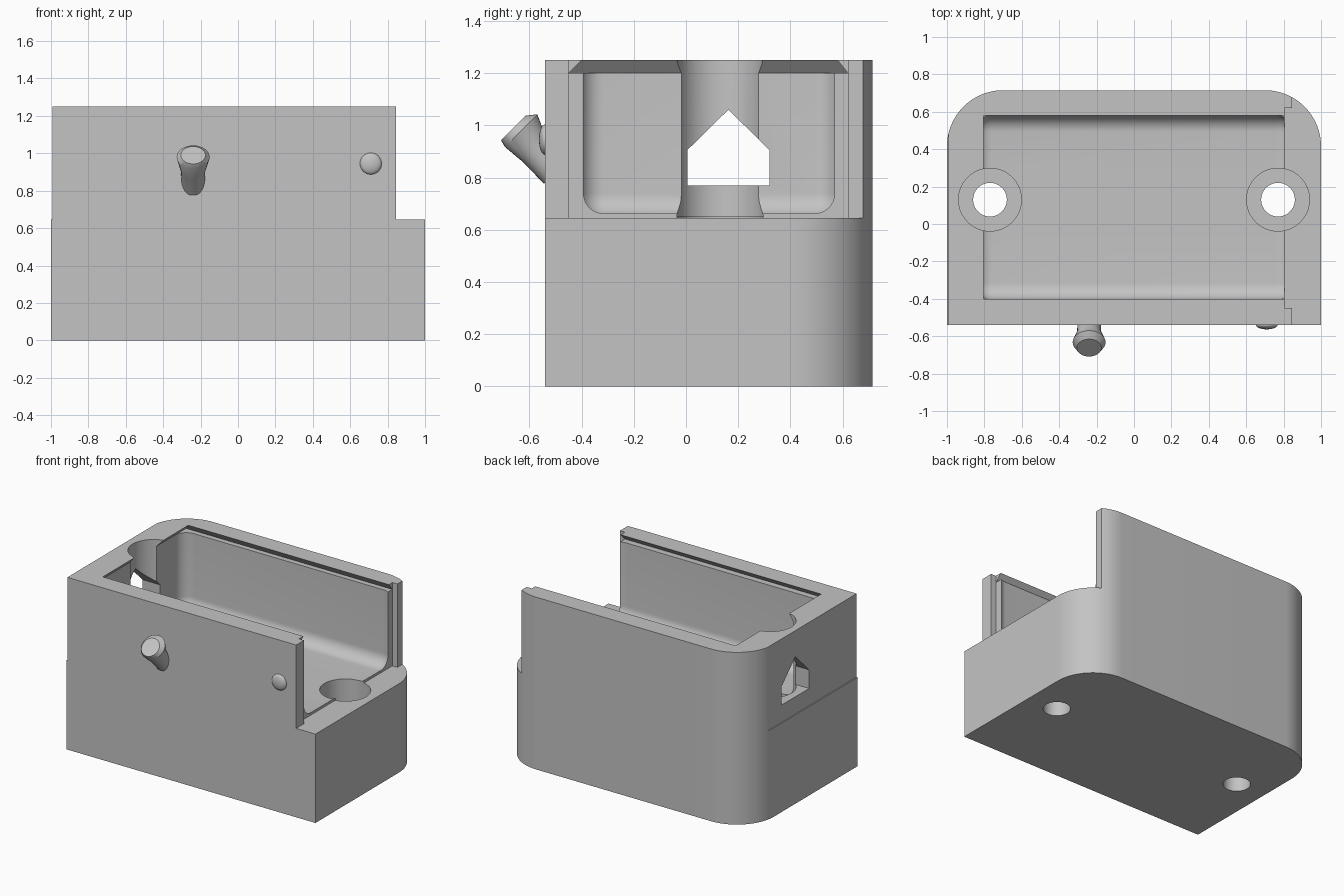
import bpy, bmesh, math
from mathutils import Vector

cube = bpy.data.objects.get("Cube")
if cube:
    bpy.data.objects.remove(cube, do_unlink=True)

grey = bpy.data.materials.new("plain_grey")
grey.use_nodes = True
COLOUR = (0.55, 0.55, 0.55, 1)
grey.diffuse_color = COLOUR
grey.node_tree.nodes["Principled BSDF"].inputs["Base Color"].default_value = COLOUR


def make(name, bm):
    bmesh.ops.recalc_face_normals(bm, faces=bm.faces[:])
    mesh = bpy.data.meshes.new(name)
    bm.to_mesh(mesh)
    bm.free()
    mesh.materials.append(grey)
    ob = bpy.data.objects.new(name, mesh)
    bpy.context.collection.objects.link(ob)
    return ob


def loft(name, rings):
    """Closed solid through rings of equal point count."""
    bm = bmesh.new()
    loops = [[bm.verts.new(p) for p in ring] for ring in rings]
    n = len(loops[0])
    for a, b in zip(loops, loops[1:]):
        for i in range(n):
            j = (i + 1) % n
            bm.faces.new((a[i], a[j], b[j], b[i]))
    bm.faces.new(loops[0])
    bm.faces.new(loops[-1])
    return make(name, bm)


def rect(x0, x1, y0, y1, z):
    return [(x0, y0, z), (x1, y0, z), (x1, y1, z), (x0, y1, z)]


def box(name, x0, x1, y0, y1, z0, z1):
    return loft(name, [rect(x0, x1, y0, y1, z) for z in (z0, z1)])


def circle(cx, cy, r, z, n=64):
    return [(cx + r * math.cos(t * math.tau / n), cy + r * math.sin(t * math.tau / n), z)
            for t in range(n)]


def cylinder(name, cx, cy, r, z0, z1):
    return loft(name, [circle(cx, cy, r, z) for z in (z0, z1)])


def activate(ob):
    bpy.ops.object.select_all(action='DESELECT')
    ob.select_set(True)
    bpy.context.view_layer.objects.active = ob


def smooth(ob, degrees=30):
    activate(ob)
    bpy.ops.object.shade_smooth_by_angle(angle=math.radians(degrees))


def cut(target, cutter):
    cutter.hide_render = True
    mod = target.modifiers.new("cut", 'BOOLEAN')
    mod.operation = 'DIFFERENCE'
    mod.solver = 'EXACT'
    mod.object = cutter
    activate(target)
    bpy.ops.object.modifier_apply(modifier=mod.name)
    bpy.data.objects.remove(cutter, do_unlink=True)


BACK, FRONT, TOP, DECK, R = 0.715, -0.54, 1.25, 0.645, 0.3

# Housing block: square front corners, rounded back corners
outline = [(-1, FRONT), (1, FRONT)]
for cx, start in ((1 - R, 0), (R - 1, 90)):
    for k in range(25):
        a = math.radians(start + k * 90 / 24)
        outline.append((cx + R * math.cos(a), BACK - R + R * math.sin(a)))
housing = loft("housing", [[(x, y, z) for x, y in outline] for z in (0, TOP)])

# Lower deck on one end, slight step on the other
cut(housing, box("deck_cutter", 0.845, 1.2, -1, 1, DECK, 2))
cut(housing, box("step_cutter", -1.2, -0.992, -1, 1, DECK, 2))

# Rounded inner cavity, flat at the top
cavity = box("cavity_cutter", -0.85, 0.85, -0.405, 0.582, 0.65, 1.201)
bm = bmesh.new()
bm.from_mesh(cavity.data)
edges = [e for e in bm.edges if min(v.co.z for v in e.verts) < 1]
bmesh.ops.bevel(bm, geom=edges, offset=0.09, segments=10, profile=0.5, affect='EDGES')
bm.to_mesh(cavity.data)
bm.free()
cut(housing, cavity)

# Dovetail track for a sliding lid, and the rebate at its open end
cut(housing, loft("lid_track_cutter", [rect(-0.85, 1.2, -0.45, 0.62, 1.2),
                                       rect(-0.805, 1.2, -0.40, 0.58, TOP),
                                       rect(-0.805, 1.2, -0.40, 0.58, 1.4)]))
cut(housing, box("rebate_cutter", 0.805, 1.2, -0.45, 0.62, DECK, 1.5))

# Screw wells with through holes
for side in (-1, 1):
    cut(housing, cylinder("well_cutter", side * 0.77, 0.13, 0.168, 0.2, 1.5))
    cut(housing, cylinder("screw_hole_cutter", side * 0.77, 0.13, 0.09, -0.2, 0.4))

# Gabled cable window in the end wall
gable = [(0.005, 0.77), (0.32, 0.77), (0.32, 0.905), (0.1625, 1.06), (0.005, 0.905)]
cut(housing, loft("window_cutter", [[(x, y, z) for y, z in gable] for x in (-1.2, -0.7)]))
smooth(housing)

# Slanted peg with a flared head on the front
axis_side = Vector((1, 0, 0))
axis_up = Vector((0, 1, 1)).normalized()
rings = []
for y, z, r in ((-0.5, 0.82, 0.062), (-0.58, 0.905, 0.064),
                (-0.632, 0.98, 0.088), (-0.662, 0.99, 0.066)):
    centre = Vector((-0.24, y, z))
    rings.append([centre + r * (math.cos(t) * axis_side + math.sin(t) * axis_up)
                  for t in (k * math.tau / 32 for k in range(32))])
smooth(loft("front_peg", rings))

# Low domed button on the front
bm = bmesh.new()
bmesh.ops.create_uvsphere(bm, u_segments=32, v_segments=16, radius=0.058)
bmesh.ops.scale(bm, vec=(1, 0.4, 1), verts=bm.verts[:])
bmesh.ops.translate(bm, vec=(0.71, FRONT, 0.945), verts=bm.verts[:])
smooth(make("front_button", bm), 60)
